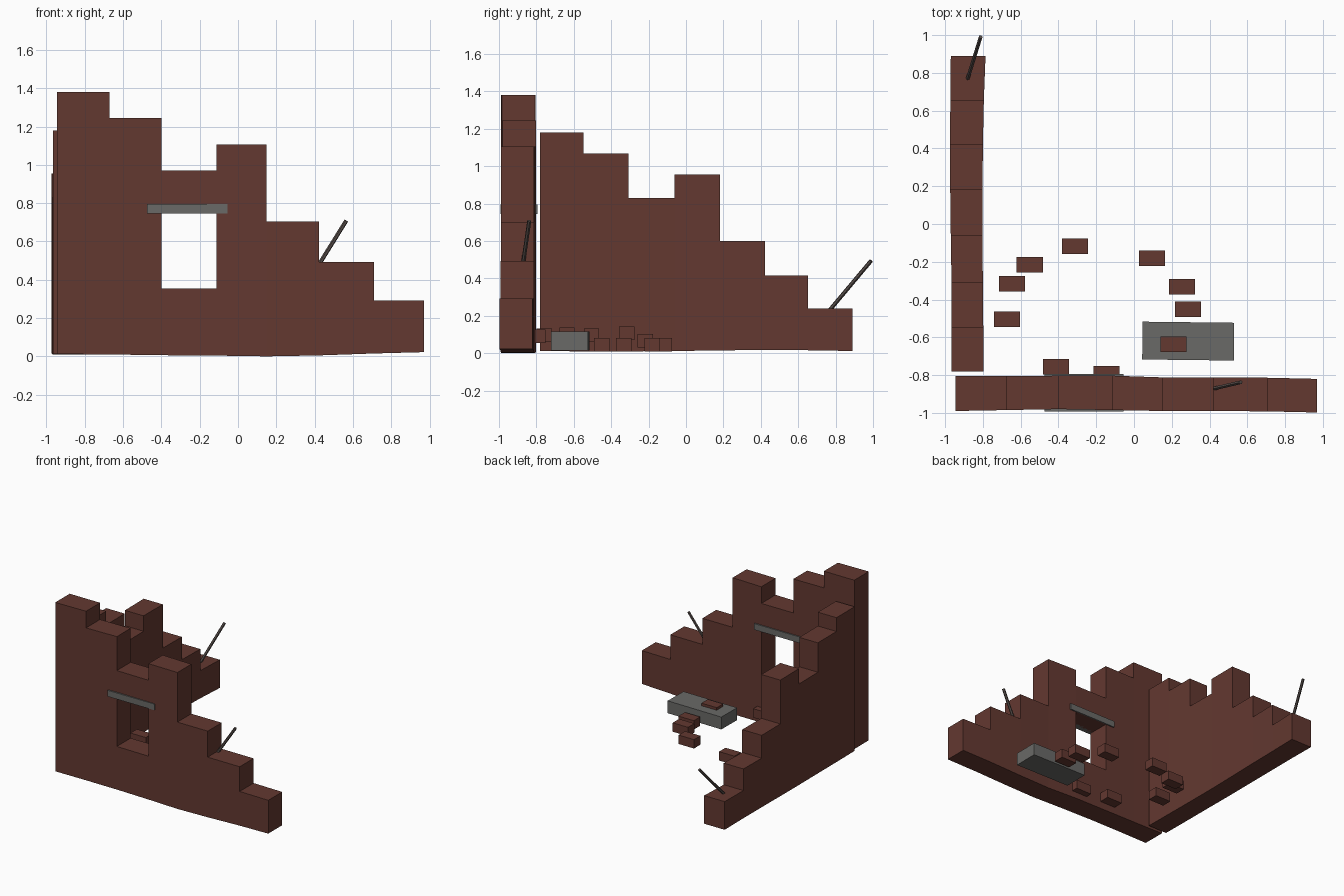
import bpy, bmesh
from mathutils import Vector, Matrix

if "Cube" in bpy.data.objects:
    bpy.data.objects.remove(bpy.data.objects["Cube"])


def material(name, rgb):
    m = bpy.data.materials.new(name)
    m.diffuse_color = (*rgb, 1)
    m.use_nodes = True
    m.node_tree.nodes["Principled BSDF"].inputs["Base Color"].default_value = m.diffuse_color
    return m


BRICK = material("red_brown_brick", (0.125, 0.040, 0.030))
STONE = material("grey_concrete", (0.142, 0.142, 0.135))
STEEL = material("rusty_steel", (0.095, 0.075, 0.068))


def finish(name, bm, mat):
    bmesh.ops.recalc_face_normals(bm, faces=bm.faces)
    me = bpy.data.meshes.new(name)
    bm.to_mesh(me)
    bm.free()
    me.materials.append(mat)
    ob = bpy.data.objects.new(name, me)
    bpy.context.collection.objects.link(ob)
    return ob


def block(name, centre, size, mat, rot=0.0):
    bm = bmesh.new()
    bmesh.ops.create_cube(bm, size=1, matrix=Matrix.Translation(centre)
                          @ Matrix.Rotation(rot, 4, 'Z') @ Matrix.Diagonal((*size, 1)))
    return finish(name, bm, mat)


def stepped_wall(name, cuts, tops, base, side_a, side_b, along_x, window=None):
    """Ruined wall: cells on a grid of columns and levels, with slightly wavy sides."""
    levels = sorted({0.0, *tops, *(window[1:] if window else ())})
    solid = set()
    for c, top in enumerate(tops):
        for k in range(len(levels) - 1):
            hole = window and c == window[0] and window[1] <= levels[k] < window[2]
            if levels[k + 1] <= top and not hole:
                solid.add((c, k))
    bm = bmesh.new()
    verts = {}

    def vert(i, k, s):
        if (i, k, s) not in verts:
            z = base[i] if k == 0 else levels[k]
            across = (side_a, side_b)[s][i]
            p = (cuts[i], across, z) if along_x else (across, cuts[i], z)
            verts[i, k, s] = bm.verts.new(p)
        return verts[i, k, s]

    for c, k in solid:
        ring = [(c, k), (c + 1, k), (c + 1, k + 1), (c, k + 1)]
        for s in (0, 1):
            bm.faces.new([vert(i, j, s) for i, j in ring])
        # rim faces only where the neighbouring cell is empty
        for n, (dc, dk) in enumerate(((0, -1), (1, 0), (0, 1), (-1, 0))):
            if (c + dc, k + dk) not in solid:
                a, b = ring[n], ring[(n + 1) % 4]
                bm.faces.new([vert(*a, 0), vert(*b, 0), vert(*b, 1), vert(*a, 1)])
    return finish(name, bm, BRICK)


def rod(name, start, end, width):
    a, b = Vector(start), Vector(end)
    d = b - a
    bm = bmesh.new()
    bmesh.ops.create_cone(bm, cap_ends=True, segments=6, radius1=width / 2,
                          radius2=width / 2, depth=d.length,
                          matrix=Matrix.Translation((a + b) / 2)
                          @ d.to_track_quat('Z', 'Y').to_matrix().to_4x4())
    return finish(name, bm, STEEL)


# Front wall with window opening
stepped_wall("front_wall",
             [-0.945, -0.672, -0.40, -0.113, 0.15, 0.422, 0.71, 0.97],
             [1.38, 1.245, 0.97, 1.105, 0.703, 0.492, 0.292],
             [0.012, 0.01, 0.006, 0.004, 0.0, 0.005, 0.015, 0.022],
             [-0.99, -0.985, -0.98, -0.985, -0.99, -0.99, -0.992, -0.998],
             [-0.805, -0.806, -0.803, -0.803, -0.812, -0.812, -0.814, -0.82],
             True, window=(2, 0.355, 0.745))

# Side wall
stepped_wall("side_wall",
             [-0.78, -0.548, -0.308, -0.062, 0.182, 0.423, 0.653, 0.89],
             [1.18, 1.068, 0.83, 0.955, 0.60, 0.415, 0.24],
             [0.012, 0.01, 0.01, 0.012, 0.015, 0.018, 0.016, 0.012],
             [-0.965, -0.965, -0.966, -0.97, -0.973, -0.975, -0.972, -0.97],
             [-0.798, -0.798, -0.80, -0.803, -0.802, -0.80, -0.795, -0.786],
             False)

# Window lintel and fallen slab
block("lintel", (-0.265, -0.893, 0.77), (0.42, 0.198, 0.05), STONE)
block("fallen_slab", (0.287, -0.62, 0.066), (0.485, 0.2, 0.1), STONE, -0.012)

# Loose bricks: x, y, height of underside
for i, (x, y, z) in enumerate([
        (-0.312, -0.117, 0.01), (-0.552, -0.217, 0.03), (-0.645, -0.316, 0.07),
        (-0.672, -0.505, 0.06), (0.096, -0.182, 0.01), (0.254, -0.332, 0.01),
        (0.286, -0.451, 0.01), (0.21, -0.636, 0.065), (-0.413, -0.757, 0.06),
        (-0.145, -0.793, 0.055)]):
    block(f"loose_brick_{i + 1}", (x, y, z + 0.036), (0.138, 0.082, 0.072), BRICK)

# Bent reinforcing rods
rod("front_rod", (0.42, -0.872, 0.475), (0.565, -0.838, 0.708), 0.022)
rod("side_rod", (-0.885, 0.755, 0.215), (-0.812, 0.99, 0.495), 0.022)
